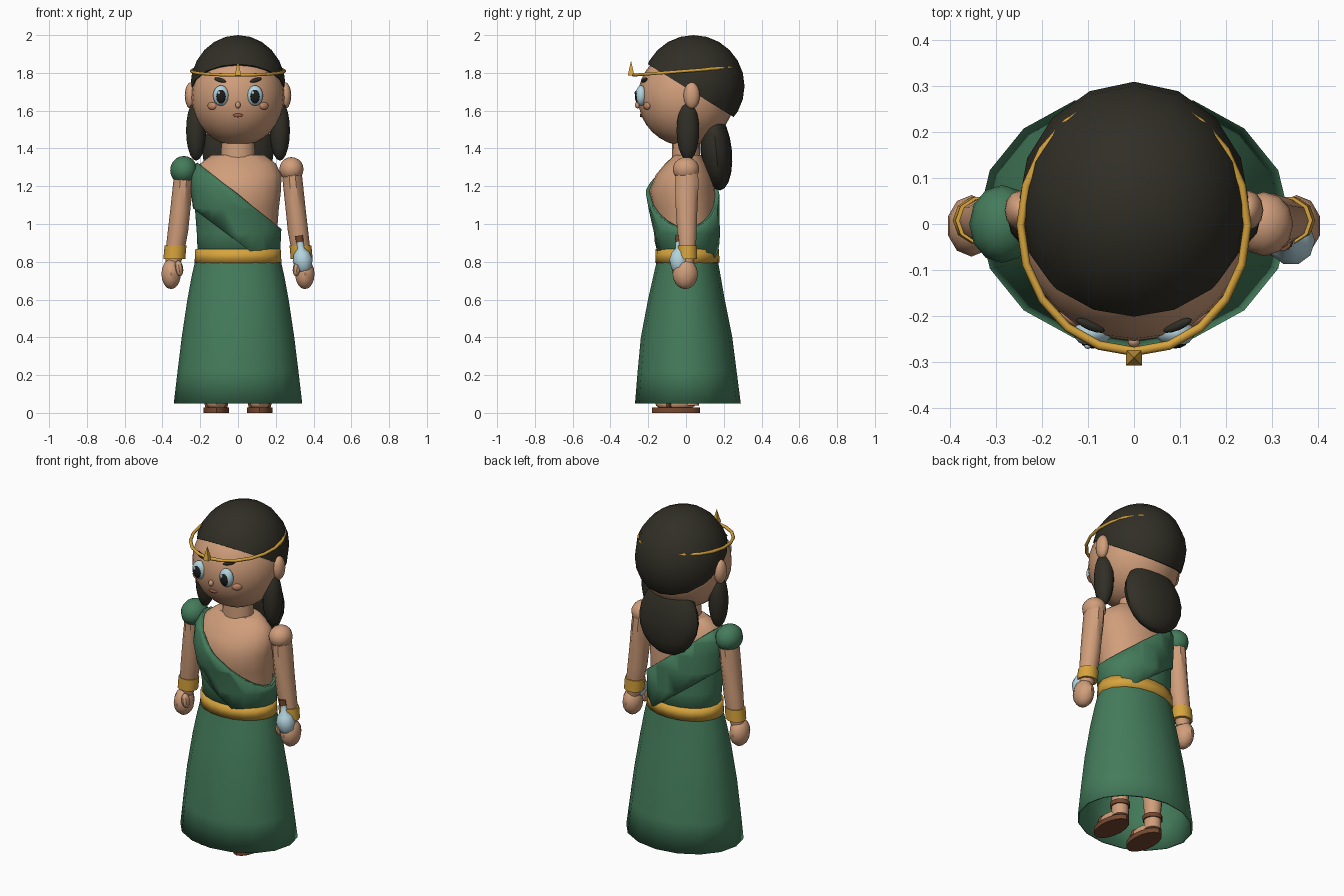
import bpy, bmesh, math
from mathutils import Matrix, Vector, Euler

if "Cube" in bpy.data.objects:
    bpy.data.objects.remove(bpy.data.objects["Cube"])


def material(name, rgb):
    m = bpy.data.materials.new(name)
    m.diffuse_color = (*rgb, 1)
    m.use_nodes = True
    m.node_tree.nodes["Principled BSDF"].inputs["Base Color"].default_value = m.diffuse_color
    return m


SKIN = material("skin", (0.63, 0.34, 0.195))
BLUSH = material("blush", (0.55, 0.25, 0.14))
HAIR = material("dark_hair", (0.03, 0.028, 0.019))
GREEN = material("green_cloth", (0.058, 0.20, 0.105))
GOLD = material("gold", (0.68, 0.37, 0.045))
PALE = material("pale_blue", (0.45, 0.66, 0.73))
BROWN = material("brown_leather", (0.18, 0.065, 0.028))
BLACK = material("black", (0.012, 0.012, 0.012))
LIPS = material("lips", (0.33, 0.10, 0.055))


def finish(name, bm, mat, angle=40):
    bmesh.ops.recalc_face_normals(bm, faces=bm.faces)
    me = bpy.data.meshes.new(name)
    bm.to_mesh(me)
    bm.free()
    me.materials.append(mat)
    me.shade_smooth()
    me.set_sharp_from_angle(angle=math.radians(angle))
    ob = bpy.data.objects.new(name, me)
    bpy.context.collection.objects.link(ob)
    return ob


def ball(name, loc, r, mat, rot=(0, 0, 0), seg=16, rings=10, cut=None):
    """Ellipsoid; cut = (point, normal) removes what lies below the plane."""
    bm = bmesh.new()
    bmesh.ops.create_uvsphere(bm, u_segments=seg, v_segments=rings, radius=1)
    m = Matrix.LocRotScale(Vector(loc), Euler(rot), Vector(r))
    bmesh.ops.transform(bm, matrix=m, verts=bm.verts)
    if cut:
        res = bmesh.ops.bisect_plane(bm, geom=bm.verts[:] + bm.edges[:] + bm.faces[:],
                                     plane_co=cut[0], plane_no=cut[1], clear_inner=True)
        edges = [e for e in res["geom_cut"] if isinstance(e, bmesh.types.BMEdge)]
        bmesh.ops.edgeloop_fill(bm, edges=edges)
    return finish(name, bm, mat)


def loft(name, rings, mat, n=16, caps=True, cuts=(), wall=0, angle=40):
    """Elliptical sections (z, rx, ry, cx, cy) joined up; cuts drop the outer side."""
    bm = bmesh.new()
    loops = []
    for z, rx, ry, cx, cy in rings:
        loops.append([bm.verts.new((cx + rx * math.cos(2 * math.pi * i / n),
                                    cy + ry * math.sin(2 * math.pi * i / n), z)) for i in range(n)])
    for a, b in zip(loops, loops[1:]):
        for i in range(n):
            j = (i + 1) % n
            bm.faces.new((a[i], a[j], b[j], b[i]))
    if caps:
        bm.faces.new(loops[0])
        bm.faces.new(loops[-1])
    for co, no in cuts:
        bmesh.ops.bisect_plane(bm, geom=bm.verts[:] + bm.edges[:] + bm.faces[:],
                               plane_co=co, plane_no=no, clear_outer=True)
    ob = finish(name, bm, mat, angle)
    if wall:
        s = ob.modifiers.new("wall", "SOLIDIFY")
        s.thickness = wall
        s.offset = -1
    return ob


# Torso, with the wrapped dress as offset shells cut by sloping planes
TORSO = [(0.80, 0.20, 0.145, 0, 0.01), (0.95, 0.206, 0.152, 0, 0.005), (1.08, 0.216, 0.166, 0, -0.01),
         (1.18, 0.228, 0.174, 0, -0.02), (1.26, 0.23, 0.15, 0, -0.01), (1.32, 0.20, 0.11, 0, 0),
         (1.365, 0.14, 0.072, 0, 0.01)]


def grown(d):
    return [(z, rx + d, ry + d, cx, cy) for z, rx, ry, cx, cy in TORSO]


top_cut = ((0, 0, 1.155), (0.79, 0, 1))
low_cut = ((0, 0, 0.905), (-0.75, 0, -1))
loft("torso", TORSO, SKIN, 20)
loft("bodice", grown(0.012), GREEN, 20, False, [top_cut], 0.012)
loft("shoulder_sash", grown(0.022), GREEN, 20, False, [top_cut, low_cut], 0.02)
loft("neck", [(1.33, 0.092, 0.076, 0, 0), (1.46, 0.086, 0.072, 0, 0)], SKIN)

# Skirt and belt
loft("skirt", [(0.05, 0.34, 0.28, 0, 0.01), (0.22, 0.32, 0.262, 0, 0.006), (0.40, 0.298, 0.242, 0, 0.003),
               (0.60, 0.268, 0.203, 0, 0.002), (0.72, 0.246, 0.179, 0, 0.005), (0.80, 0.228, 0.163, 0, 0.007),
               (0.86, 0.214, 0.153, 0, 0.007)], GREEN, 16, False, wall=0.01)
loft("belt", [(0.795, 0.23, 0.17, 0, 0.007), (0.868, 0.226, 0.168, 0, 0.007)], GOLD, 20, False, wall=0.02)

# Head and hair
HC, HR = Vector((0, 0, 1.67)), Vector((0.247, 0.255, 0.257))


def face(x, z):
    return -HR.y * math.sqrt(1 - (x / HR.x) ** 2 - ((z - HC.z) / HR.z) ** 2)


ball("head", HC, HR, SKIN, seg=24, rings=16)
ball("hair_cap", (0, 0.04, 1.73), (0.252, 0.27, 0.27), HAIR, seg=16, rings=12,
     cut=((0, -0.2, 1.845), (0, 0.617, 1)))
ball("back_hair", (0, 0.16, 1.385), (0.19, 0.083, 0.208), HAIR, rot=(0.1, 0, 0))
ball("nose", (0, face(0, 1.63) - 0.004, 1.63), (0.014, 0.014, 0.018), SKIN, seg=10, rings=8)
ball("mouth", (0, face(0, 1.575), 1.575), (0.028, 0.008, 0.01), LIPS, seg=12, rings=8)

for side, s in (("right", -1), ("left", 1)):
    # Face details and side hair
    ball(side + "_ear", (s * 0.25, 0.03, 1.68), (0.032, 0.043, 0.07), SKIN, seg=12)
    ball(side + "_side_hair", (s * 0.222, 0.01, 1.495), (0.053, 0.06, 0.16), HAIR, seg=12)
    ey = face(0.09, 1.68)
    ball(side + "_eye", (s * 0.09, ey, 1.68), (0.042, 0.03, 0.054), PALE)
    ball(side + "_pupil", (s * 0.09, ey - 0.012, 1.677), (0.03, 0.022, 0.041), BLACK)
    ball(side + "_eye_glint", (s * 0.09 - 0.011, ey - 0.029, 1.694), (0.008, 0.006, 0.01), PALE, seg=8, rings=6)
    ball(side + "_eyebrow", (s * 0.095, face(0.095, 1.76) - 0.003, 1.762), (0.035, 0.011, 0.011), HAIR,
         rot=(0, s * -0.25, s * 0.4), seg=12, rings=8)
    ball(side + "_cheek", (s * 0.138, face(0.138, 1.625), 1.625), (0.028, 0.012, 0.02), BLUSH,
         rot=(0, 0, s * 0.6), seg=12, rings=8)

    # Arm, bracelet and hand
    if s < 0:
        ball("shoulder_sleeve", (-0.287, 0, 1.285), (0.072, 0.085, 0.075), GREEN, seg=12,
             cut=((0, 0, 1.235), (-0.08, 0, 1)))
    else:
        ball("bare_shoulder", (0.283, 0, 1.29), (0.064, 0.07, 0.064), SKIN, seg=12)
    loft(side + "_arm", [(1.30, 0.05, 0.06, s * 0.284, 0.003), (1.22, 0.053, 0.066, s * 0.29, 0.004),
                         (1.08, 0.053, 0.06, s * 0.305, 0.003), (0.96, 0.054, 0.054, s * 0.318, 0.005),
                         (0.86, 0.05, 0.046, s * 0.333, 0.008), (0.78, 0.038, 0.036, s * 0.345, 0.005)], SKIN, 10)
    loft(side + "_bracelet", [(0.815, 0.058, 0.053, s * 0.337, 0.008),
                              (0.885, 0.058, 0.053, s * 0.331, 0.008)], GOLD, 10)
    ball(side + "_hand", (s * 0.354, -0.004, 0.735), (0.054, 0.067, 0.08), SKIN, seg=10, rings=8)
    ball(side + "_thumb", (s * 0.312, -0.05, 0.765), (0.022, 0.025, 0.042), SKIN, rot=(0, s * 0.15, 0), seg=8, rings=8)

    # Leg, foot and sandal
    x = s * 0.115
    loft(side + "_leg", [(0.04, 0.047, 0.05, x, 0.02), (0.15, 0.046, 0.048, x, 0.02),
                         (0.35, 0.065, 0.068, x, 0.02), (0.75, 0.08, 0.085, x, 0.01)], SKIN, 12)
    ball(side + "_foot", (x, -0.055, 0.05), (0.056, 0.108, 0.04), SKIN, seg=12)
    loft(side + "_sandal_sole", [(0, 0.068, 0.127, x, -0.052), (0.028, 0.068, 0.127, x, -0.052)], BROWN)
    ball(side + "_toe_strap", (x, -0.09, 0.045), (0.062, 0.022, 0.046), BROWN, seg=12)
    loft(side + "_ankle_strap", [(0.10, 0.054, 0.056, x, 0.02), (0.125, 0.054, 0.056, x, 0.02)], BROWN, 12)

# Circlet, tilted up at the back, with a four-sided spike
bpy.ops.mesh.primitive_torus_add(major_segments=20, minor_segments=6, major_radius=0.247, minor_radius=0.009,
                                 location=(0, -0.002, 1.81), rotation=(math.radians(4.5), 0, 0))
circlet = bpy.context.object
circlet.name = "circlet"
circlet.scale = (1, 1.12, 1)
circlet.data.materials.append(GOLD)
circlet.data.shade_smooth()
bm = bmesh.new()
bmesh.ops.create_cone(bm, cap_ends=True, segments=4, radius1=0.025, radius2=0, depth=0.08,
                      matrix=Matrix.Translation((0, -0.291, 1.825)) @ Matrix.Rotation(math.pi / 4, 4, "Z"))
finish("circlet_spike", bm, GOLD, 20)

# Small bottle held in the left hand, leaning slightly inwards
bottle = loft("bottle", [(-0.065, 0.025, 0.025, 0, 0), (-0.045, 0.043, 0.043, 0, 0), (0, 0.053, 0.053, 0, 0),
                         (0.035, 0.042, 0.042, 0, 0), (0.06, 0.02, 0.02, 0, 0), (0.10, 0.018, 0.018, 0, 0)],
              PALE, 10)
stopper = loft("bottle_stopper", [(0.095, 0.02, 0.02, 0, 0), (0.13, 0.022, 0.022, 0, 0)], BROWN, 10)
for ob in (bottle, stopper):
    ob.location = (0.342, -0.037, 0.81)
    ob.rotation_euler = (0, -0.15, 0)
